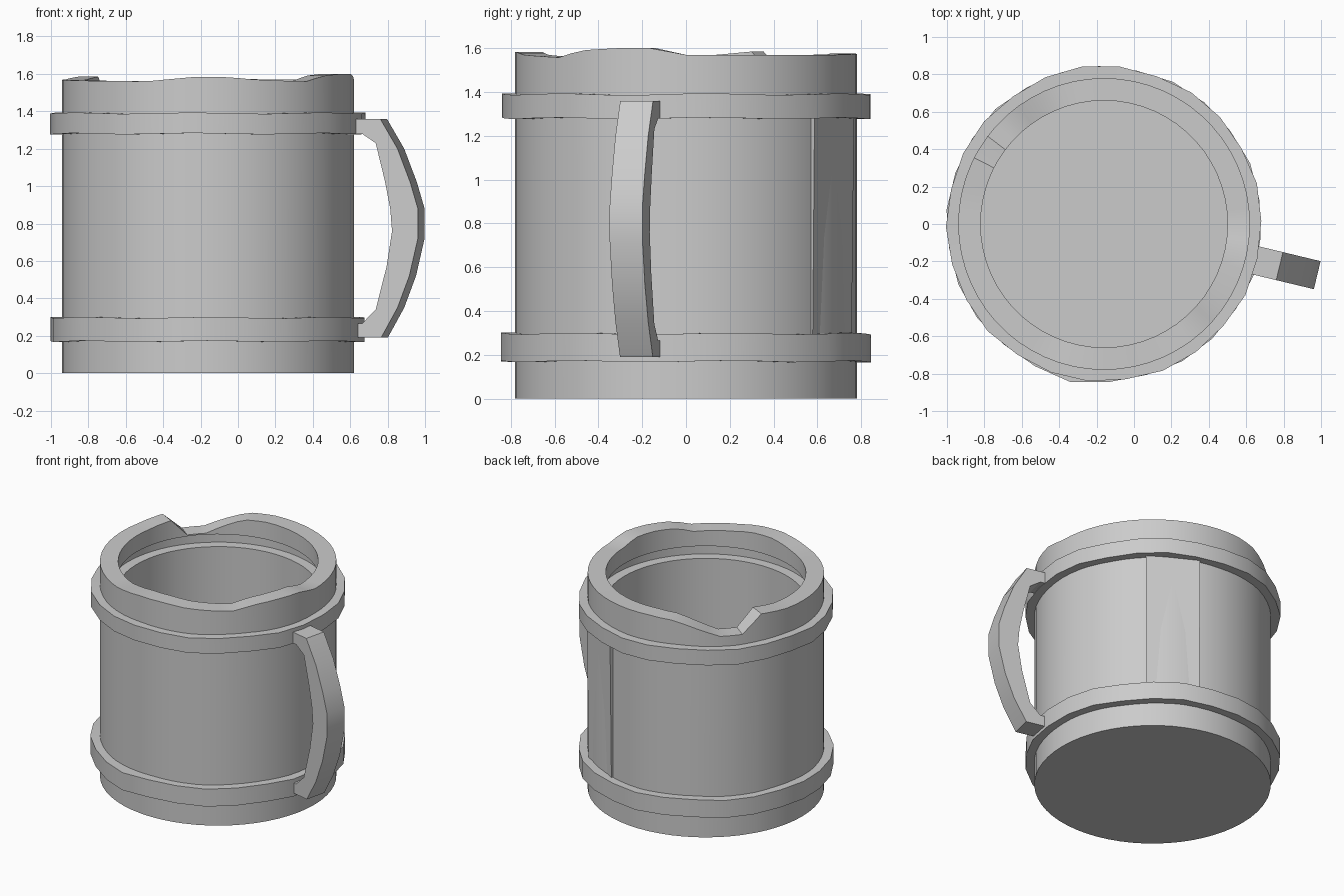
import bpy, bmesh
from math import cos, sin, radians, pi
from mathutils import Vector

if "Cube" in bpy.data.objects:
    bpy.data.objects.remove(bpy.data.objects["Cube"], do_unlink=True)

CENTRE = Vector((-0.16, 0, 0))

grey = bpy.data.materials.new("plain grey")
grey.use_nodes = True
grey.diffuse_color = (0.6, 0.6, 0.6, 1)
grey.node_tree.nodes["Principled BSDF"].inputs["Base Color"].default_value = (0.6, 0.6, 0.6, 1)


def polar(r, deg, z):
    a = radians(deg)
    return CENTRE + Vector((r * cos(a), r * sin(a), z))


def finish(name, bm, smooth=True):
    bmesh.ops.recalc_face_normals(bm, faces=bm.faces)
    mesh = bpy.data.meshes.new(name)
    bm.to_mesh(mesh)
    bm.free()
    mesh.materials.append(grey)
    obj = bpy.data.objects.new(name, mesh)
    bpy.context.collection.objects.link(obj)
    if smooth:
        bpy.ops.object.select_all(action='DESELECT')
        obj.select_set(True)
        bpy.context.view_layer.objects.active = obj
        bpy.ops.object.shade_smooth_by_angle(angle=radians(30))
    return obj


def skin(bm, loops, closed):
    """Bridge equal-length closed loops of vertices; cap or join the ends."""
    n = len(loops[0])
    pairs = list(zip(loops, loops[1:]))
    if closed:
        pairs.append((loops[-1], loops[0]))
    else:
        bm.faces.new(loops[0])
        bm.faces.new(loops[-1])
    for a, b in pairs:
        for i in range(n):
            j = (i + 1) % n
            bm.faces.new((a[i], a[j], b[j], b[i]))


# Worn rim: height by angle, with a chipped notch at the back right
RIM = [(0, 1.57), (60, 1.57), (96, 1.575), (110, 1.565), (122, 1.51), (132, 1.46),
       (143, 1.46), (153, 1.585), (168, 1.57), (200, 1.565), (245, 1.56), (264, 1.583),
       (278, 1.583), (288, 1.57), (312, 1.558), (322, 1.59), (335, 1.6), (348, 1.6), (360, 1.57)]


def rim_height(deg):
    for (a, za), (b, zb) in zip(RIM, RIM[1:]):
        if a <= deg <= b:
            return za + (zb - za) * (deg - a) / (b - a)


# Mug body: outer wall, rim, inner groove, inner wall and floor
ANGLES = sorted(set(range(0, 360, 6)) | {143, 153})
ANGLES.remove(144)
PROFILE = [(0.78, 0), (0.78, None), (0.66, None), (0.66, 1.45), (0.73, 1.45),
           (0.73, 1.36), (0.66, 1.36), (0.66, 0.12)]
bm = bmesh.new()
loops = [[bm.verts.new(polar(r, d, rim_height(d) if z is None else z)) for d in ANGLES]
         for r, z in PROFILE]
skin(bm, loops, closed=False)
finish("mug_body", bm)


# Hoops: uneven bands around the wall
def hoop(name, low, high, seam, bulge):
    bm = bmesh.new()
    loops = []
    steps = 26
    for i in range(steps):
        deg = seam + 360 * i / steps
        r = 0.842 + 0.004 * sin(i * 2.3) + (bulge if i == 0 else 0)
        lift = 0.004 * sin(i * 1.7)
        loops.append([bm.verts.new(polar(rr, deg, z + lift))
                      for rr, z in ((0.76, low), (r, low), (r, high), (0.76, high))])
    skin(bm, loops, closed=True)
    finish(name, bm)


hoop("lower_hoop", 0.17, 0.297, 258, 0.022)
hoop("upper_hoop", 1.28, 1.39, 98, 0.008)

# Loose stave: flat board standing slightly proud of the wall, tapering downward
bm = bmesh.new()
loops = [[bm.verts.new(polar(r, d, z)) for r, d in ((0.74, 47), (out, 47), (out, 73), (0.74, 73))]
         for z, out in ((0.2, 0.79), (1.34, 0.803))]
skin(bm, loops, closed=False)
finish("loose_stave", bm, smooth=False)

# Handle: bent bar, outer and inner edges paired as (radius, height)
OUTER = [(0.77, 1.36), (0.965, 1.36), (1.06, 1.2), (1.13, 1.02), (1.172, 0.88),
         (1.172, 0.72), (1.125, 0.52), (1.06, 0.35), (0.97, 0.19), (0.77, 0.19)]
INNER = [(0.77, 1.28), (0.865, 1.28), (0.94, 1.23), (0.99, 1.03), (1.02, 0.88),
         (1.03, 0.76), (1.0, 0.57), (0.94, 0.34), (0.865, 0.265), (0.77, 0.265)]
HANDLE_ANGLE = -13.5
side = Vector((-sin(radians(HANDLE_ANGLE)), cos(radians(HANDLE_ANGLE)), 0)) * 0.077
bm = bmesh.new()
loops = []
for (ro, zo), (ri, zi) in zip(OUTER, INNER):
    o, i = polar(ro, HANDLE_ANGLE, zo), polar(ri, HANDLE_ANGLE, zi)
    loops.append([bm.verts.new(p) for p in (o - side, o + side, i + side, i - side)])
skin(bm, loops, closed=False)
finish("handle", bm)
